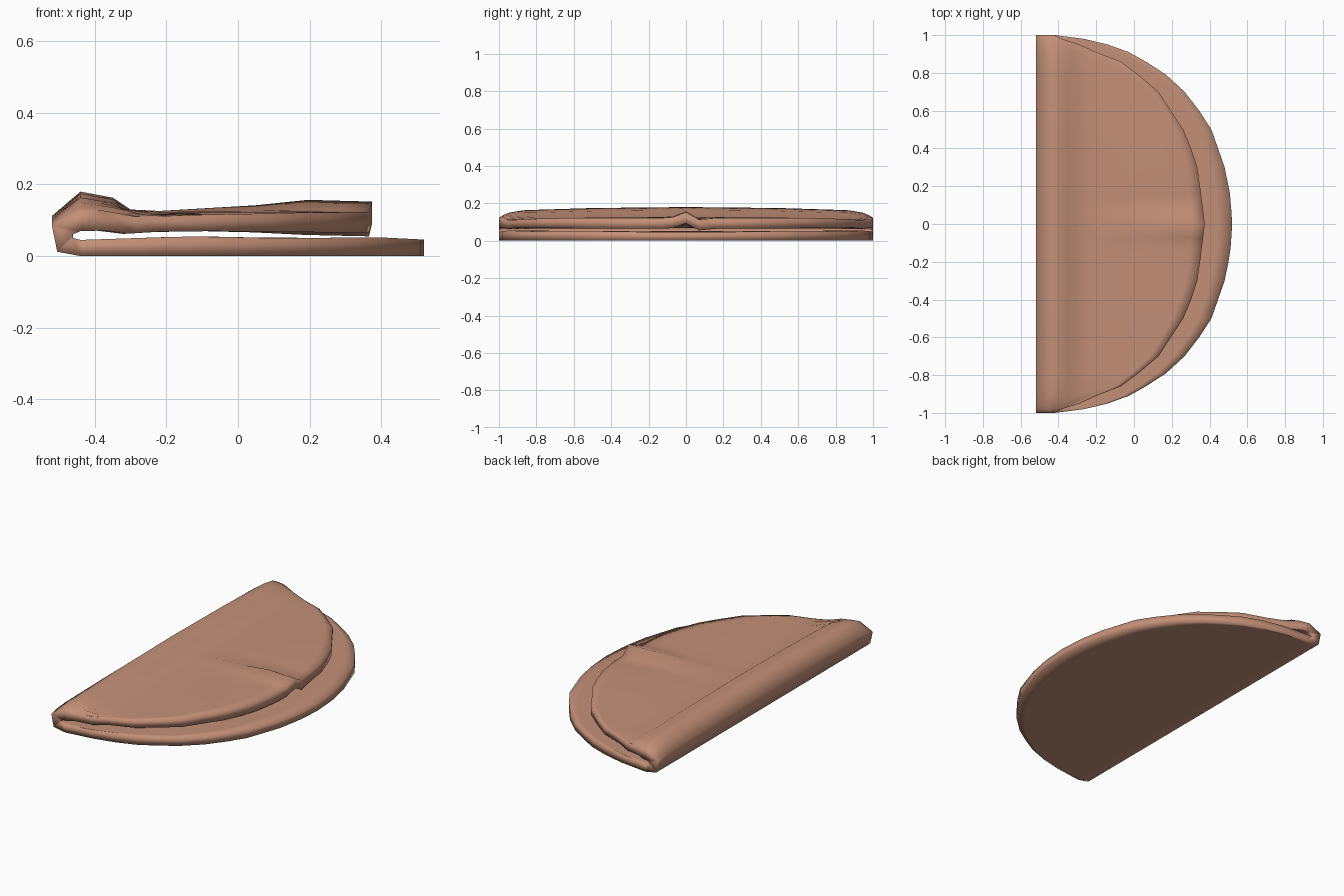
import bpy, bmesh

if "Cube" in bpy.data.objects:
    bpy.data.objects.remove(bpy.data.objects["Cube"])


def lerp_table(table, v):
    """Piecewise linear lookup in (key, value) pairs sorted by key."""
    if v <= table[0][0]:
        return table[0][1]
    for (a, fa), (b, fb) in zip(table, table[1:]):
        if v <= b:
            return fa + (fb - fa) * (v - a) / (b - a)
    return table[-1][1]


# Rim outline of each layer: |y| -> x
LOWER_RIM = [(0, .52), (.15, .51), (.3, .48), (.5, .41), (.67, .30), (.79, .17), (.9, 0),
             (.965, -.18), (.99, -.32), (1, -.42)]
UPPER_RIM = [(0, .375), (.2, .35), (.3, .335), (.47, .28), (.7, .13), (.81, 0),
             (.86, -.07), (.91, -.2), (.96, -.31), (.985, -.4), (1, -.42)]
# Heights along x: outer and inner skin of the folded-over layer
UPPER_OUT = [(-.44, .18), (-.35, .163), (-.30, .13), (-.2, .125), (.2, .127), (.37, .122)]
UPPER_IN = [(-.44, .085), (-.37, .083), (-.33, .065), (-.2, .074), (.1, .07), (.37, .064)]
LOWER_IN = [(-.44, .045), (-.2, .053), (-.1, .055), (.1, .05), (.4, .052), (.52, .046)]
# Lift of the fold towards the two ends, and the crease in the middle
END_DROP = [(0, 1), (.5, .96), (.87, .87), (.96, .75), (1, .56)]
CREASE = [(-.13, 0), (-.07, .004), (0, .03), (.07, -.009), (.16, 0)]
FIXED = [-.44, -.40, -.35, -.30, -.22]
FRAC = [0, .12, .22, .32, .45, .6, .78, .92, 1]


def layer_xs(rim):
    """x stations from the fold out to the rim."""
    xs = [-.44 + f * (rim + .44) for f in FRAC]
    return [min(x, FIXED[i]) if i < len(FIXED) else x for i, x in enumerate(xs)]


def section(y):
    """Outer and inner skins of the C-shaped cross-section at y."""
    a = abs(y)
    drop = lerp_table(END_DROP, a)

    def upper(table, x):
        ramp = min(1, max(0, (x + .08) / .25))
        return .05 + (lerp_table(table, x) - .05) * drop + lerp_table(CREASE, y) * ramp

    low = layer_xs(lerp_table(LOWER_RIM, a))[::-1]
    top = layer_xs(lerp_table(UPPER_RIM, a))
    outer = [(x, 0) for x in low] + [(-.505, .012), (-.52, .05 + .062 * drop)]
    inner = [(x, lerp_table(LOWER_IN, x)) for x in low] + [(-.46, .05), (-.463, .05 + .018 * drop)]
    outer += [(x, upper(UPPER_OUT, x)) for x in top]
    inner += [(x, upper(UPPER_IN, x)) for x in top]
    return outer, inner


# Folded flatbread: loft the cross-sections along y
half = [.2, .3, .4, .5, .6, .7, .79, .86, .91, .95, .98, 1]
stations = [-v for v in reversed(half)] + [-.13, -.07, 0, .07, .16] + half[1:]
bm = bmesh.new()
rows = []
for y in stations:
    rows.append([[bm.verts.new((x, y, z)) for x, z in skin] for skin in section(y)])
n = len(rows[0][0])
for r, s in zip(rows, rows[1:]):
    for i in range(n - 1):
        bm.faces.new((r[0][i], r[0][i + 1], s[0][i + 1], s[0][i]))
        bm.faces.new((r[1][i], s[1][i], s[1][i + 1], r[1][i + 1]))
    for i in (0, n - 1):  # rims
        bm.faces.new((r[0][i], s[0][i], s[1][i], r[1][i]))
for r in (rows[0], rows[-1]):  # ends
    for i in range(n - 1):
        bm.faces.new((r[0][i], r[0][i + 1], r[1][i + 1], r[1][i]))
bmesh.ops.recalc_face_normals(bm, faces=bm.faces)
for f in bm.faces:
    f.smooth = True
mesh = bpy.data.meshes.new("folded_flatbread")
bm.to_mesh(mesh)
bm.free()
bread = bpy.data.objects.new("folded_flatbread", mesh)
bpy.context.collection.objects.link(bread)

mat = bpy.data.materials.new("baked_dough")
mat.diffuse_color = (.55, .28, .19, 1)
mat.use_nodes = True
mat.node_tree.nodes["Principled BSDF"].inputs["Base Color"].default_value = mat.diffuse_color
mesh.materials.append(mat)
